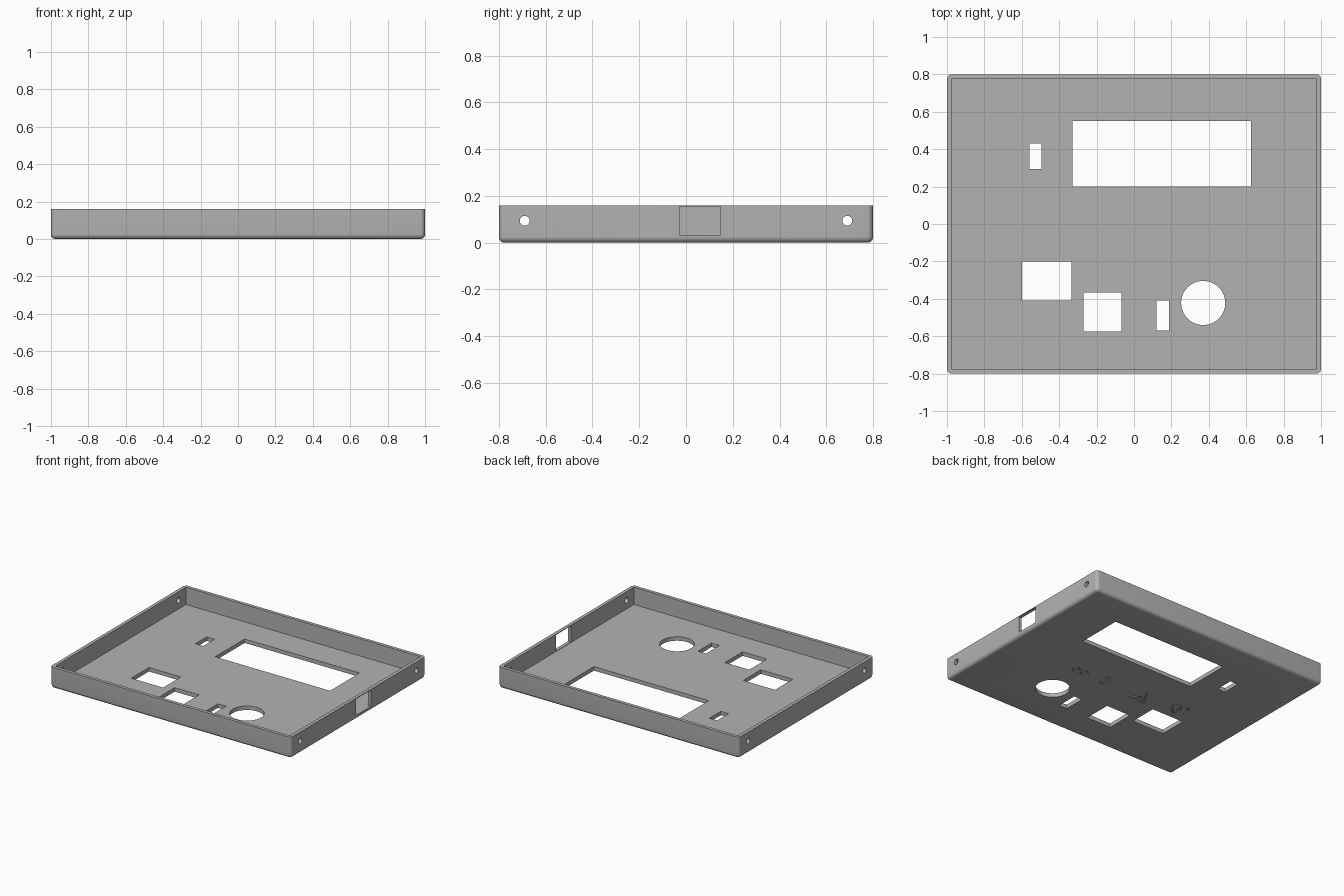
import bpy, bmesh, math
from mathutils import Matrix

cube = bpy.data.objects.get("Cube")
if cube:
    bpy.data.objects.remove(cube, do_unlink=True)

HX, HY, H = 1.0, 0.8, 0.16      # half width, half depth, height
WALL, FLOOR, ROUND = 0.025, 0.03, 0.025
ENGRAVE = 0.008

grey = bpy.data.materials.new("plain grey")
grey.use_nodes = True
grey.diffuse_color = (0.45, 0.45, 0.45, 1)
grey.node_tree.nodes["Principled BSDF"].inputs["Base Color"].default_value = (0.45, 0.45, 0.45, 1)


def finish(bm, name):
    bmesh.ops.recalc_face_normals(bm, faces=bm.faces[:])
    mesh = bpy.data.meshes.new(name)
    bm.to_mesh(mesh)
    bm.free()
    mesh.materials.append(grey)
    obj = bpy.data.objects.new(name, mesh)
    bpy.context.scene.collection.objects.link(obj)
    return obj


def add_box(bm, x0, x1, y0, y1, z0, z1):
    mat = Matrix.Translation(((x0 + x1) / 2, (y0 + y1) / 2, (z0 + z1) / 2))
    mat = mat @ Matrix.Diagonal((x1 - x0, y1 - y0, z1 - z0, 1))
    bmesh.ops.create_cube(bm, size=1, matrix=mat)


# Outer shell block with rounded upright corners and bottom edges
bm = bmesh.new()
add_box(bm, -HX, HX, -HY, HY, 0, H)
edges = [e for e in bm.edges if min(v.co.z for v in e.verts) < H / 2]
bmesh.ops.bevel(bm, geom=edges, offset=ROUND, segments=6, profile=0.5, affect='EDGES')
tray = finish(bm, "panel_tray")


def cut(bm):
    """Subtract the bmesh from the tray."""
    cutter = finish(bm, "cutter")
    cutter.hide_render = True
    mod = tray.modifiers.new("cut", 'BOOLEAN')
    mod.operation, mod.solver, mod.object = 'DIFFERENCE', 'EXACT', cutter
    bpy.context.view_layer.objects.active = tray
    bpy.ops.object.modifier_apply(modifier=mod.name)
    bpy.data.objects.remove(cutter, do_unlink=True)


def cut_box(*bounds):
    bm = bmesh.new()
    add_box(bm, *bounds)
    cut(bm)


def cut_cylinder(radius, length, matrix):
    bm = bmesh.new()
    bmesh.ops.create_cone(bm, cap_ends=True, segments=48, radius1=radius,
                          radius2=radius, depth=length, matrix=matrix)
    cut(bm)


def engrave(points, cx, cy, inner=0.0):
    """Shallow recess in the underside: an outline if inner > 0, else solid."""
    bm = bmesh.new()

    def loop(k):
        return [bm.verts.new((cx + x * k, cy + y * k, -0.02)) for x, y in points]
    outer = loop(1)
    if inner:
        inside, n = loop(inner), len(points)
        faces = [bm.faces.new((outer[i], outer[(i + 1) % n], inside[(i + 1) % n], inside[i]))
                 for i in range(n)]
    else:
        faces = [bm.faces.new(outer)]
    new = bmesh.ops.extrude_face_region(bm, geom=faces)["geom"]
    bmesh.ops.translate(bm, vec=(0, 0, 0.02 + ENGRAVE),
                        verts=[g for g in new if isinstance(g, bmesh.types.BMVert)])
    cut(bm)


# Open interior
cut_box(-HX + WALL, HX - WALL, -HY + WALL, HY - WALL, FLOOR, H + 0.1)

# Floor openings: display, switch slots and button windows
for x0, x1, y0, y1 in ((-0.33, 0.625, 0.2, 0.55),
                       (-0.56, -0.495, 0.295, 0.43),
                       (-0.6, -0.335, -0.41, -0.2),
                       (-0.27, -0.067, -0.575, -0.365),
                       (0.12, 0.187, -0.57, -0.41)):
    cut_box(x0, x1, y0, y1, -0.1, FLOOR + 0.05)
# Round knob opening
cut_cylinder(0.118, 0.3, Matrix.Translation((0.37, -0.422, 0)))

# Connector window in the +x wall, and screw holes through both side walls
cut_box(HX - 0.1, HX + 0.1, -0.027, 0.148, 0.033, 0.155)
for sx in (-1, 1):
    for sy in (-1, 1):
        cut_cylinder(0.021, 0.2, Matrix.Translation((sx * HX, sy * 0.69, 0.094))
                     @ Matrix.Rotation(math.pi / 2, 4, 'Y'))

# Engraved symbols on the underside
turn = [2 * math.pi * i / 24 for i in range(24)]
circle = [(0.03 * math.cos(t), 0.03 * math.sin(t)) for t in turn]
heart = [(0.0045 * 16 * math.sin(t) ** 3,
          0.0045 * (13 * math.cos(t) - 5 * math.cos(2 * t)
                    - 2 * math.cos(3 * t) - math.cos(4 * t))) for t in turn]
triangle = [(0.08 * math.cos(a), 0.08 * math.sin(a))
            for a in (math.radians(d) for d in (90, 210, 330))]
bar = [(-0.02, -0.05), (0.02, -0.05), (0.02, 0.05), (-0.02, 0.05)]
bolt = [(0.008, 0.035), (-0.018, -0.006), (-0.002, -0.004),
        (-0.008, -0.035), (0.018, 0.008), (0.002, 0.006)]
for dx in (-0.034, 0.034):
    engrave(circle, 0.376 + dx, -0.12, 0.72)
engrave(bar, 0.16, -0.11, 0.7)
engrave(triangle, -0.17, -0.14, 0.75)
engrave(bolt, -0.17, -0.14)
engrave(heart, -0.476, -0.09, 0.82)
engrave(bolt, -0.476, -0.09)

# Smooth the rounded edges, keep the rest crisp
bpy.ops.object.select_all(action='DESELECT')
tray.select_set(True)
bpy.context.view_layer.objects.active = tray
bpy.ops.object.shade_smooth_by_angle(angle=math.radians(30))
